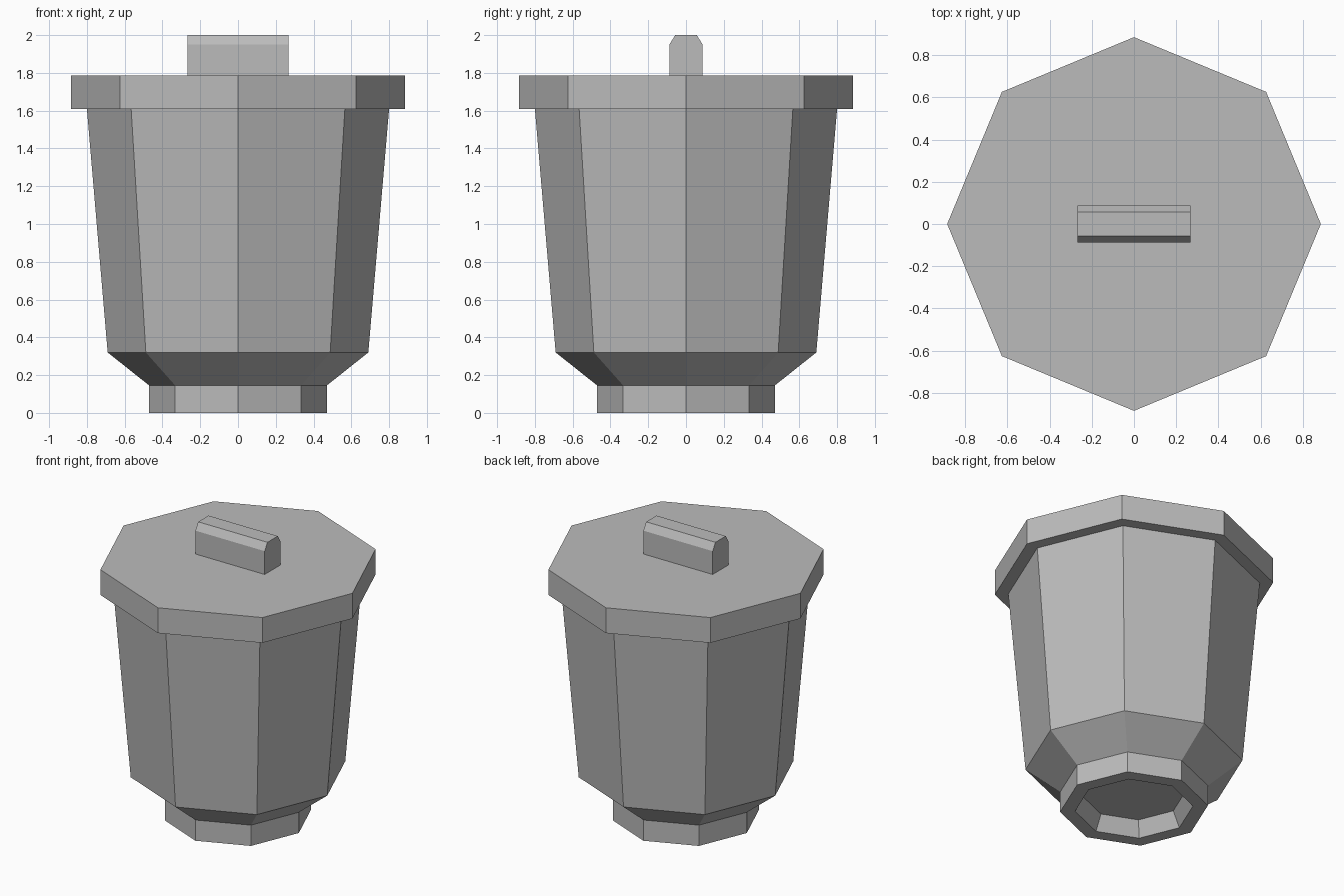
import bpy
import bmesh
import math

cube = bpy.data.objects.get("Cube")
if cube:
    bpy.data.objects.remove(cube, do_unlink=True)

SIDES = 8

grey = bpy.data.materials.new("plain grey")
grey.use_nodes = True
colour = (0.5, 0.5, 0.5, 1)
grey.diffuse_color = colour
grey.node_tree.nodes["Principled BSDF"].inputs["Base Color"].default_value = colour


def finish(name, bm):
    bmesh.ops.recalc_face_normals(bm, faces=bm.faces[:])
    mesh = bpy.data.meshes.new(name)
    bm.to_mesh(mesh)
    bm.free()
    mesh.materials.append(grey)
    obj = bpy.data.objects.new(name, mesh)
    bpy.context.collection.objects.link(obj)
    return obj


def octagonal(name, profile):
    """Flat-sided solid from (radius, height) rings, capped at both ends."""
    bm = bmesh.new()
    rings = []
    for radius, z in profile:
        angles = [math.tau * i / SIDES for i in range(SIDES)]
        rings.append([bm.verts.new((radius * math.cos(a), radius * math.sin(a), z))
                      for a in angles])
    for low, high in zip(rings, rings[1:]):
        for i in range(SIDES):
            j = (i + 1) % SIDES
            bm.faces.new((low[i], low[j], high[j], high[i]))
    bm.faces.new(rings[0])
    bm.faces.new(rings[-1])
    return finish(name, bm)


# Tapered bin body with its foot, starting from the recess underneath
octagonal("bin_body", [(0.325, 0.105), (0.375, 0), (0.47, 0), (0.47, 0.145),
                       (0.69, 0.32), (0.80, 1.61)])

# Overhanging lid
octagonal("lid", [(0.885, 1.61), (0.885, 1.787)])

# Lid handle: chamfered section extruded along x
section = [(-0.088, 1.787), (0.088, 1.787), (0.088, 1.95),
           (0.057, 2.0), (-0.057, 2.0), (-0.088, 1.95)]
bm = bmesh.new()
end = bm.faces.new([bm.verts.new((-0.268, y, z)) for y, z in section])
grown = bmesh.ops.extrude_face_region(bm, geom=[end], use_keep_orig=True)
moved = [v for v in grown["geom"] if isinstance(v, bmesh.types.BMVert)]
bmesh.ops.translate(bm, verts=moved, vec=(0.536, 0, 0))
finish("lid_handle", bm)
